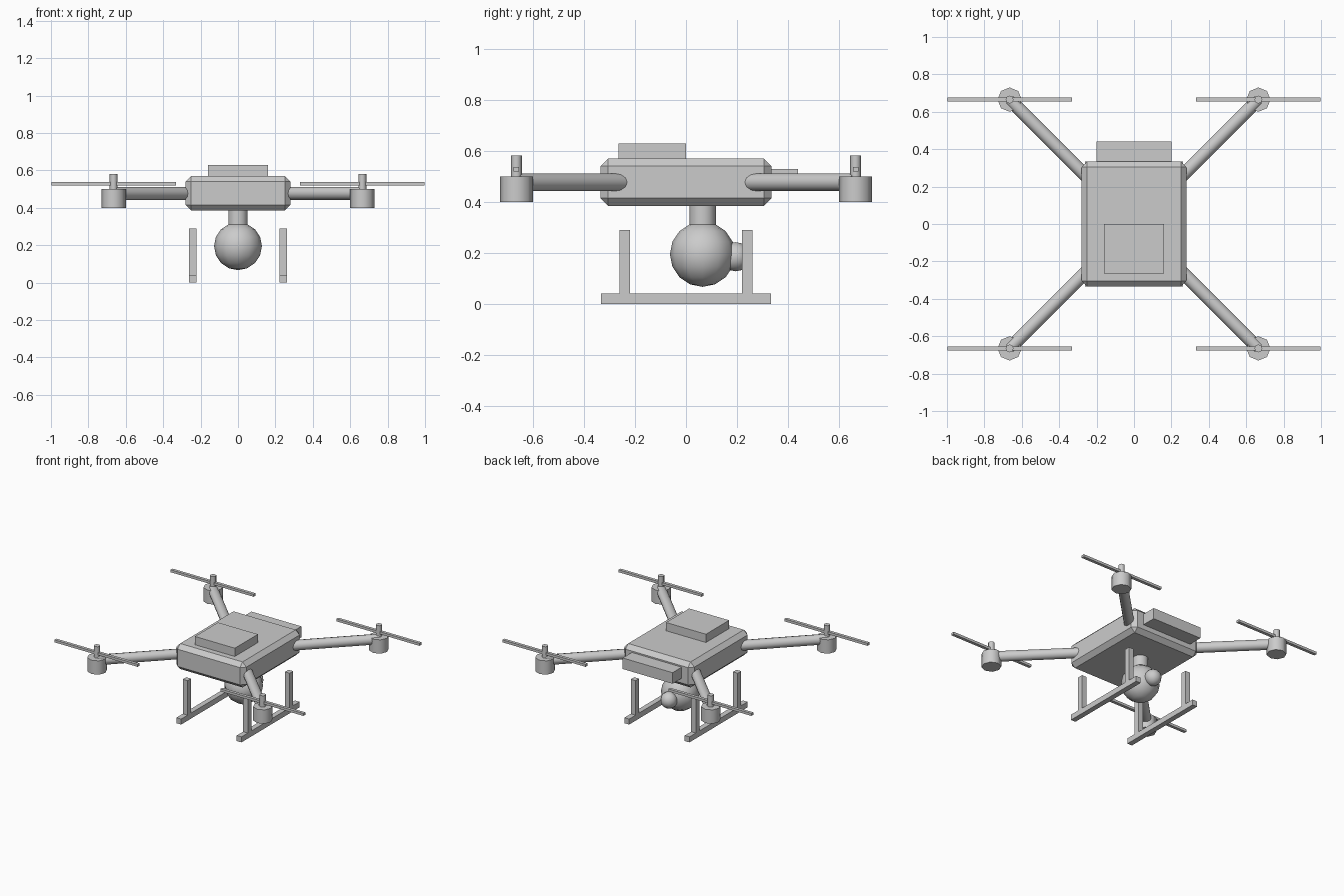
import bpy
import math
from mathutils import Vector

cube = bpy.data.objects.get("Cube")
if cube:
    bpy.data.objects.remove(cube, do_unlink=True)

grey = bpy.data.materials.new("plain grey")
grey.use_nodes = True
colour = (0.6, 0.6, 0.6, 1)
grey.diffuse_color = colour
grey.node_tree.nodes["Principled BSDF"].inputs["Base Color"].default_value = colour


def finish(name, smooth=False):
    obj = bpy.context.object
    obj.name = name
    obj.data.materials.append(grey)
    if smooth:
        bpy.ops.object.shade_smooth_by_angle(angle=math.radians(60))
    return obj


def box(name, low, high):
    low, high = Vector(low), Vector(high)
    bpy.ops.mesh.primitive_cube_add(size=1, location=(low + high) / 2)
    obj = finish(name)
    obj.data.transform(obj.matrix_basis.Diagonal((high - low).to_4d()))
    return obj


def rod(name, start, end, radius, sides):
    start, end = Vector(start), Vector(end)
    axis = end - start
    turn = axis.to_track_quat("Z", "Y").to_euler()
    bpy.ops.mesh.primitive_cylinder_add(
        vertices=sides, radius=radius, depth=axis.length,
        location=(start + end) / 2, rotation=turn)
    return finish(name, True)


def ball(name, centre, radius, segments, rings):
    bpy.ops.mesh.primitive_uv_sphere_add(
        segments=segments, ring_count=rings, radius=radius, location=centre)
    return finish(name, True)


# Body with chamfered edges, battery on top and rear module
body = box("body", (-0.28, -0.335, 0.385), (0.28, 0.335, 0.57))
chamfer = body.modifiers.new("chamfer", "BEVEL")
chamfer.width = 0.03
chamfer.segments = 1
box("battery", (-0.16, -0.265, 0.56), (0.16, 0, 0.63))
box("rear_module", (-0.2, 0.22, 0.45), (0.2, 0.44, 0.53))

# Camera hanging below the body
rod("camera_neck", (0, 0.065, 0.28), (0, 0.065, 0.4), 0.052, 12)
ball("camera_ball", (0, 0.065, 0.195), 0.128, 12, 8)
ball("camera_lens", (0, 0.195, 0.185), 0.057, 10, 8)

# Four arms, each with a motor, shaft and propeller
for end, sy in (("front", -1), ("back", 1)):
    for side, sx in (("right", -1), ("left", 1)):
        tag = f"{end}_{side}"
        x, y = sx * 0.665, sy * 0.665
        rod(f"{tag}_arm", (sx * 0.22, sy * 0.22, 0.477), (x, y, 0.477), 0.035, 12)
        rod(f"{tag}_motor", (x, y, 0.4), (x, y, 0.5), 0.065, 8)
        rod(f"{tag}_shaft", (x, y, 0.48), (x, y, 0.582), 0.021, 8)
        box(f"{tag}_propeller", (x - 0.333, y - 0.011, 0.52), (x + 0.333, y + 0.011, 0.538))

# Landing skids with two posts each
for side, sx in (("right", -1), ("left", 1)):
    x = sx * 0.242
    box(f"{side}_skid", (x - 0.019, -0.333, 0), (x + 0.019, 0.333, 0.04))
    for end, y in (("front", -0.24), ("back", 0.24)):
        box(f"{side}_{end}_post", (x - 0.019, y - 0.02, 0.02), (x + 0.019, y + 0.02, 0.29))
